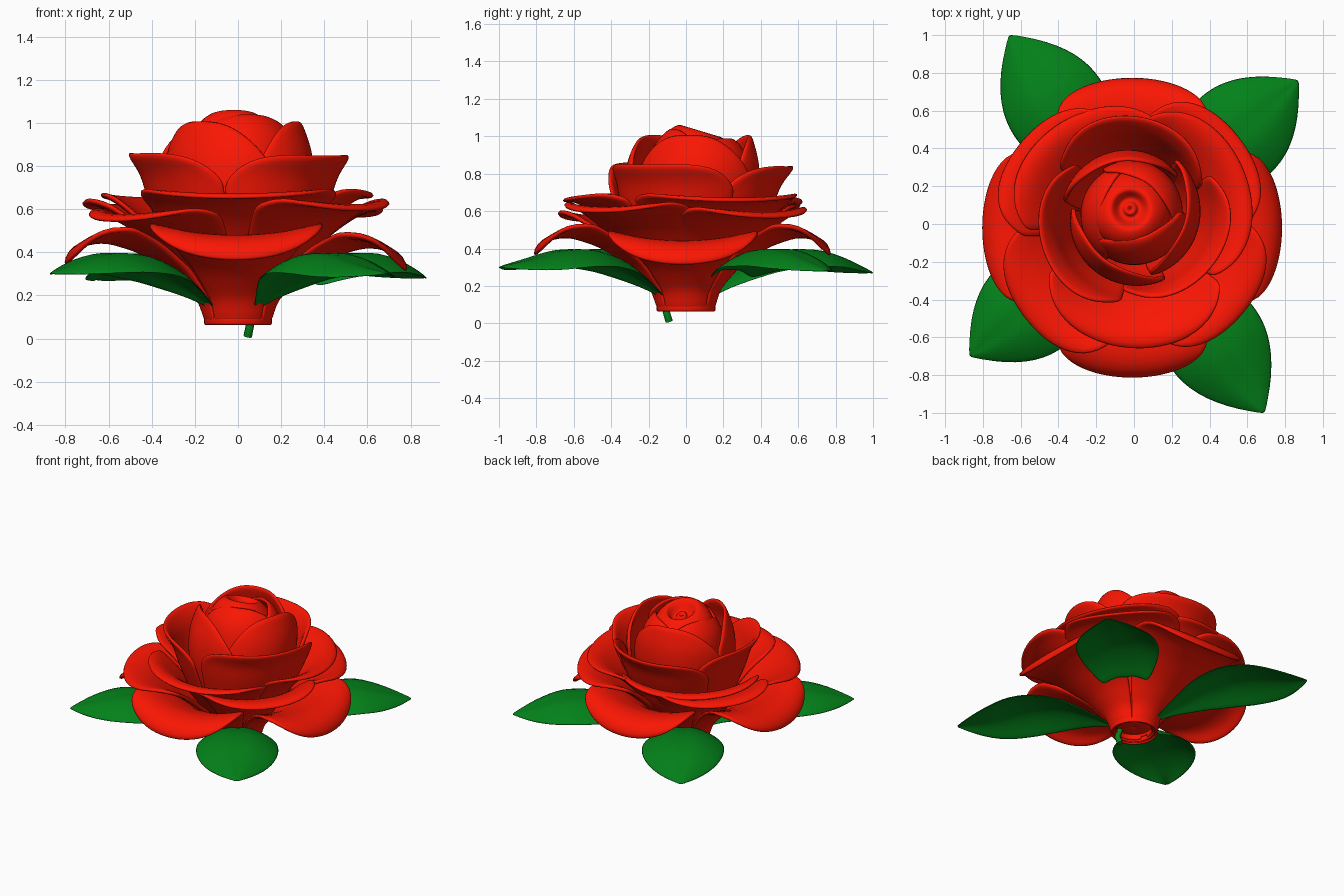
import bpy, math
from mathutils import Vector

if "Cube" in bpy.data.objects:
    bpy.data.objects.remove(bpy.data.objects["Cube"])


def material(name, color):
    m = bpy.data.materials.new(name)
    m.diffuse_color = color
    m.use_nodes = True
    m.node_tree.nodes["Principled BSDF"].inputs["Base Color"].default_value = m.diffuse_color
    return m


RED = material("petal_red", (0.97, 0.008, 0.001, 1))
GREEN = material("leaf_green", (0.001, 0.22, 0.01, 1))


def make_grid(name, rows, mat, thick, wrap=False):
    """Mesh from rows of points, given thickness and smoothing."""
    n = len(rows[0])
    verts = [p for row in rows for p in row]
    faces = []
    for j in range(len(rows) - 1):
        for i in range(n if wrap else n - 1):
            k = (i + 1) % n
            faces.append((j * n + i, j * n + k, (j + 1) * n + k, (j + 1) * n + i))
    me = bpy.data.meshes.new(name)
    me.from_pydata(verts, [], faces)
    me.materials.append(mat)
    me.shade_smooth()
    ob = bpy.data.objects.new(name, me)
    bpy.context.collection.objects.link(ob)
    if thick:
        s = ob.modifiers.new("thickness", 'SOLIDIFY')
        s.thickness, s.offset = thick, 0
    sub = ob.modifiers.new("smooth", 'SUBSURF')
    sub.levels = sub.render_levels = 1
    return ob


def along(pts, t):
    """Point at fraction t of a polyline, by length."""
    pts = [Vector(p) for p in pts]
    lens = [(b - a).length for a, b in zip(pts, pts[1:])]
    d = t * sum(lens)
    for a, b, l in zip(pts, pts[1:], lens):
        if d <= l + 1e-6:
            return a.lerp(b, min(d / l, 1))
        d -= l
    return pts[-1]


def petal(name, angle, dz, profile, hw_base, hw_rim, drop, power, lift=0, spiral=0, sy=0):
    """Petal swept from the base; rounded outline, cupped sides, one edge tucked in."""
    rows = []
    for j in range(15):
        row = []
        for i in range(17):
            u = i / 8 - 1
            t = j / 14 * (1 - drop * abs(u) ** power)
            r, z = along(profile, t)
            r *= 1 + spiral * u * t
            a = math.radians(angle + u * (hw_base + (hw_rim - hw_base) * t))
            row.append((r * math.cos(a) - .01 * t, r * math.sin(a) + sy * t,
                        z + dz * t + lift * u * u * t ** 3))
        rows.append(row)
    return make_grid(name, rows, RED, 0.026)


def layer(name, angles, *shape, **options):
    """Ring of petals; angles maps each direction to its height offset."""
    for n, (a, dz) in enumerate(angles.items()):
        petal(f"{name}_{n + 1}", a, dz, *shape, **options)


# Petal layers, outermost first
layer("outer_petal", {-90: .02, 0: -.03, 90: .02, 180: 0},
      [(.14, .07), (.17, .18), (.29, .31), (.45, .41), (.60, .455), (.70, .45), (.77, .40), (.79, .34)],
      46, 38, .26, 5, lift=.15, sy=-.02)
layer("lower_petal", {-140: -.02, -38: .03, 40: 0, 142: .03},
      [(.13, .07), (.16, .18), (.29, .35), (.45, .49), (.58, .565), (.68, .59), (.745, .565)],
      48, 42, .22, 4, lift=.07, spiral=.03, sy=-.02)
layer("middle_petal", {-92: 0, 25: 0, 125: -.02},
      [(.12, .08), (.16, .2), (.30, .40), (.43, .55), (.53, .63), (.60, .665), (.66, .655)],
      62, 58, .16, 4, lift=.06, spiral=.06)
layer("upper_petal", {-35: -.01, 85: -.02, 200: 0},
      [(.12, .1), (.2, .25), (.33, .45), (.41, .65), (.445, .77), (.51, .86)],
      66, 62, .20, 4, lift=.04, spiral=.09, sy=.06)
layer("inner_petal", {-125: 0, -10: 0, 105: 0},
      [(.1, .12), (.2, .3), (.30, .5), (.345, .7), (.34, .85), (.285, 1.01)],
      66, 62, .24, 3, spiral=.11, sy=.06)
layer("bud_petal", {-70: .02, 55: -.03, 170: -.03},
      [(.1, .15), (.25, .6), (.265, .8), (.245, .91), (.20, .98), (.155, 1.02)],
      72, 70, .14, 3, spiral=.06, sy=.08)


def lathe(name, profile, center, mat, thick=0, tilt=0, seg=20):
    """Revolved shape; tilt raises its front and lowers its back."""
    rows = []
    for r, z in profile:
        ring = [Vector((r * math.cos(k * math.tau / seg), r * math.sin(k * math.tau / seg), z))
                for k in range(seg)]
        rows.append([(p.x + center[0], p.y + center[1], p.z - tilt * p.y) for p in ring])
    return make_grid(name, rows, mat, thick, True)


# Rolled bud heart with a small central tip, leaning back
lathe("bud_heart", [(.08, .3), (.235, .8), (.215, .92), (.17, .99), (.12, 1.03), (.095, 1.03),
                    (.065, .96), (.04, .96), (.032, .99), (.02, .995), (.001, .97)],
      (-.02, .08), RED, 0, .3)
# Short cup closing the petals underneath
lathe("flower_base", [(.155, .06), (.145, .12), (.165, .2), (.22, .27)], (0, 0), RED, .02)
lathe("base_floor", [(.15, .14), (.09, .11), (.001, .11)], (0, 0), RED, .01)

# Stem stub
stem = bpy.data.curves.new("stem_stub", 'CURVE')
stem.dimensions = '3D'
stem.bevel_depth, stem.bevel_resolution, stem.use_fill_caps = .02, 2, True
sp = stem.splines.new('POLY')
sp.points.add(2)
for p, co in zip(sp.points, [(.045, -.09, .01), (.055, -.105, .06), (.03, -.08, .16)]):
    p.co = (*co, 1)
stem.materials.append(GREEN)
bpy.context.collection.objects.link(bpy.data.objects.new("stem_stub", stem))


def leaf(name, tip, start=0):
    """Arched pointed leaf running from under the flower to its tip."""
    tip = Vector(tip)
    d = Vector((tip.x, tip.y, 0)).normalized()
    side = Vector((-d.y, d.x, 0))
    spine = [(.13, .13), (.26, .23), (.45, .345), (.62, .40), (.80, .405), (.95, .365),
             (tip.xy.length, tip.z)]
    rows = []
    for j in range(start, 13):
        t = j / 12
        w = .004 + .275 * max(0, math.sin(math.pi * t ** 1.3)) ** .9
        r, z = along(spine, t)
        row = []
        for i in range(9):
            u = i / 4 - 1
            crease = .012 * max(0, 1 - abs(u) * 4) * min(1, w * 8)
            row.append(d * r + side * (u * w) + Vector((0, 0, z - .36 * w * u * u - crease)))
        rows.append(row)
    make_grid(name, rows, GREEN, .008)


leaf("leaf_back_left", (-.66, 1.0, .27))
leaf("leaf_back_right", (.87, .76, .28), 3)
leaf("leaf_front_right", (.69, -1.0, .30))
leaf("leaf_front_left", (-.87, -.70, .30))
